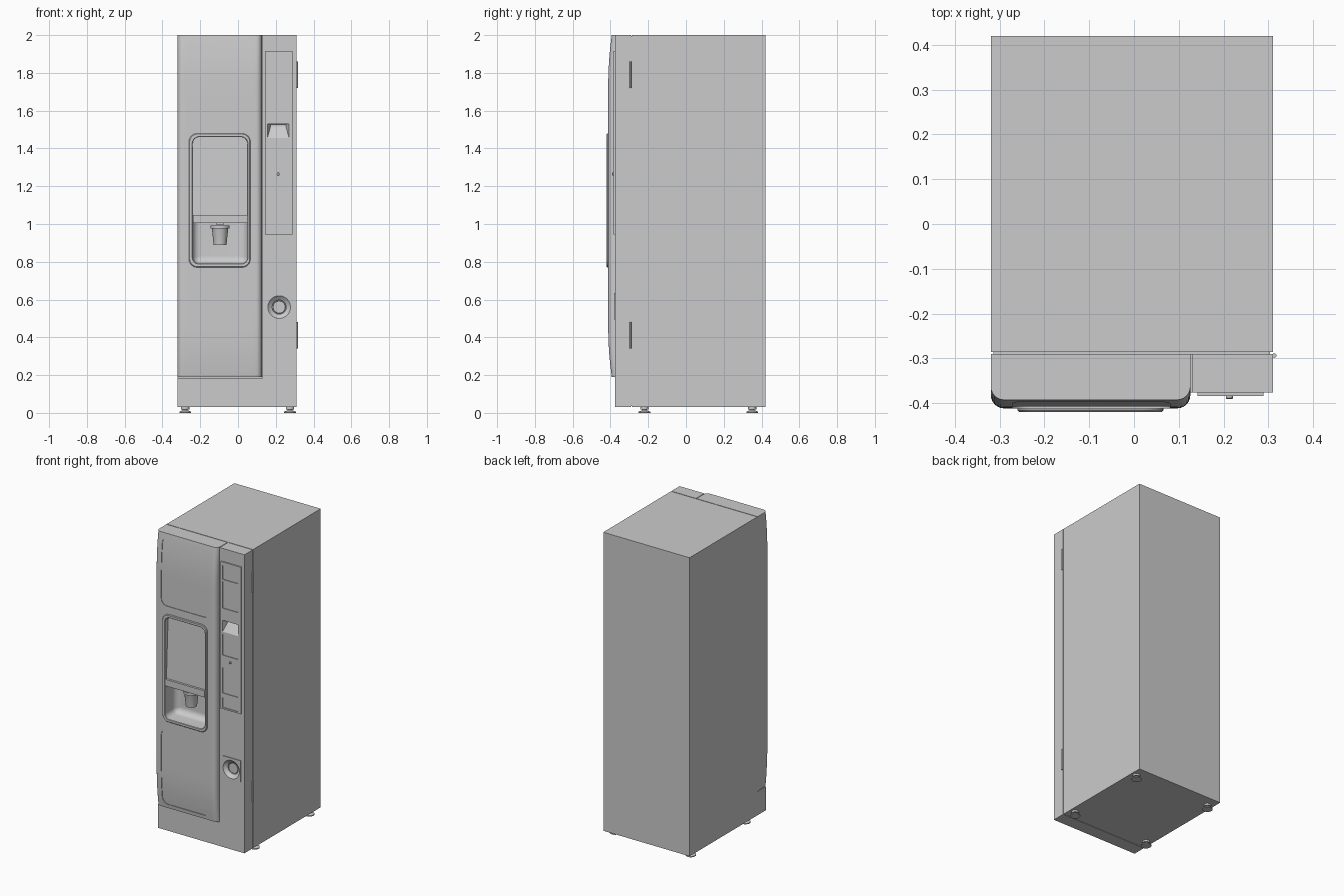
import bpy, bmesh
from math import sin, cos, pi, radians

if "Cube" in bpy.data.objects:
    bpy.data.objects.remove(bpy.data.objects["Cube"])


def loft(name, rings, closed=False):
    """Skin a stack of equal-length point rings; capped, or joined end to start."""
    bm = bmesh.new()
    vs = [[bm.verts.new(p) for p in ring] for ring in rings]
    n = len(rings[0])
    pairs = list(zip(vs, vs[1:])) + ([(vs[-1], vs[0])] if closed else [])
    for a, b in pairs:
        for i in range(n):
            j = (i + 1) % n
            bm.faces.new((a[i], a[j], b[j], b[i]))
    if not closed:
        bm.faces.new(vs[0])
        bm.faces.new(vs[-1])
    bmesh.ops.recalc_face_normals(bm, faces=bm.faces)
    me = bpy.data.meshes.new(name)
    bm.to_mesh(me)
    bm.free()
    ob = bpy.data.objects.new(name, me)
    bpy.context.collection.objects.link(ob)
    return ob


def rect(x0, x1, z0, z1, y):
    return [(x0, y, z0), (x1, y, z0), (x1, y, z1), (x0, y, z1)]


def rrect(x0, x1, z0, z1, r, y, inset=0.0, n=6):
    """Rounded rectangle ring facing the front."""
    x0, x1, z0, z1 = x0 + inset, x1 - inset, z0 + inset, z1 - inset
    r = max(r - inset, 0.006)
    pts = []
    for cx, cz, a0 in ((x1 - r, z1 - r, 0), (x0 + r, z1 - r, 1),
                       (x0 + r, z0 + r, 2), (x1 - r, z0 + r, 3)):
        for k in range(n + 1):
            a = (a0 + k / n) * pi / 2
            pts.append((cx + r * cos(a), y, cz + r * sin(a)))
    return pts


def circle(x, y, z, r, axis='Z', n=28):
    out = []
    for i in range(n):
        c, s = r * cos(2 * pi * i / n), r * sin(2 * pi * i / n)
        out.append((x + c, y + s, z) if axis == 'Z' else (x + c, y, z + s))
    return out


def box(name, x0, x1, y0, y1, z0, z1):
    return loft(name, [rect(x0, x1, z0, z1, y0), rect(x0, x1, z0, z1, y1)])


def cut(target, cutter, keep=False):
    m = target.modifiers.new("cut", 'BOOLEAN')
    m.operation, m.solver, m.object = 'DIFFERENCE', 'EXACT', cutter
    bpy.context.view_layer.objects.active = target
    bpy.ops.object.modifier_apply(modifier=m.name)
    if not keep:
        bpy.data.objects.remove(cutter)


def door_loft(name, back):
    """Bowed door skin with rounded vertical edges, set back by a distance."""
    x0, x1, r = -0.32, 0.126, 0.03
    levels = [0.19 + 0.03 * i for i in range(10)]
    levels += [2.19 - z for z in reversed(levels)]
    rings = []
    for z in levels:
        t = max(0, (abs(z - 1.095) - 0.64) / 0.265)
        yf = -0.412 + 0.019 * t * t + back
        ring = [(x1, -0.29, z), (x0, -0.29, z)]
        for cx, a0 in ((x0 + r, 2), (x1 - r, 3)):
            for k in range(7):
                a = (a0 + k / 6) * pi / 2
                ring.append((cx + r * cos(a), yf + r + r * sin(a), z))
        rings.append(ring)
    return loft(name, rings)


# Cabinet, seal behind the door, and L-shaped front frame (base and right post)
box("cabinet", -0.32, 0.31, -0.286, 0.42, 0.03, 2.0)
box("door_seal", -0.314, 0.304, -0.291, -0.285, 0.036, 1.994)
ell = [(-0.32, 0.03), (0.31, 0.03), (0.31, 2), (0.13, 2), (0.13, 0.186), (-0.32, 0.186)]
frame = loft("front_frame", [[(x, y, z) for x, z in ell] for y in (-0.376, -0.29)])

# Bowed door with shallow upper and lower panels
door = door_loft("door", 0)
for z0, z1 in ((1.53, 1.975), (0.215, 0.715)):
    c = loft("panel_cutter", [rrect(-0.272, 0.08, z0, z1, 0.04, y) for y in (-0.5, -0.35)])
    cut(c, door_loft("inner_door", 0.004))
    cut(door, c)

# Dispensing niche with rounded back
R = 0.04
niche = [rrect(-0.24, 0.05, 0.79, 1.46, 0.035, -0.5)]
for k in range(7):
    a = k / 6 * pi / 2
    niche.append(rrect(-0.24, 0.05, 0.79, 1.46, 0.035, -0.30 - R + R * sin(a), R * (1 - cos(a))))
cut(door, loft("niche_cutter", niche))

# Raised bezel round the niche
O, I = (-0.26, 0.066, 0.77, 1.48, 0.045), (-0.24, 0.05, 0.79, 1.46, 0.035)
loft("niche_bezel", [rrect(*O, -0.40), rrect(*O, -0.416), rrect(*O, -0.42, 0.004),
                     rrect(*I, -0.42, -0.003), rrect(*I, -0.417), rrect(*I, -0.40)], True)

# Tilted window and the ledge below it
win = [(-0.405, 1.01), (-0.385, 1.465), (-0.297, 1.465), (-0.297, 1.01)]
loft("window", [[(x, y, z) for y, z in win] for x in (-0.242, 0.052)])
box("ledge", -0.239, 0.049, -0.418, -0.38, 1.005, 1.048)

# Cup, hollow, hanging in its holder ring
cx, cy = -0.095, -0.35
loft("cup", [circle(cx, cy, z, r) for z, r in
             ((0.888, 0.034), (0.975, 0.043), (0.981, 0.045), (0.985, 0.042), (0.893, 0.032))])
loft("cup_holder", [circle(cx, cy, z, r) for z, r in
                    ((0.975, 0.046), (0.975, 0.051), (0.992, 0.051), (0.992, 0.046))], True)
box("dispense_spout", cx - 0.018, cx + 0.018, cy - 0.018, cy + 0.018, 0.994, 1.015)

# Control panel with shallow recesses
panel = box("control_panel", 0.142, 0.289, -0.384, -0.37, 0.945, 1.915)
for z0, z1 in ((1.80, 1.893), (1.61, 1.785), (1.30, 1.44), (1.05, 1.22), (0.955, 1.02)):
    cut(panel, box("recess_cutter", 0.156, 0.27, -0.4, -0.379, z0, z1))
# Note slot scoop
scoop = loft("scoop_cutter", [rect(0.156, 0.27, 1.455, 1.53, -0.39),
                              rect(0.156, 0.27, 1.455, 1.53, -0.384),
                              rect(0.172, 0.254, 1.515, 1.528, -0.345)])
cut(panel, scoop, True)
cut(frame, scoop)
loft("panel_button", [circle(0.213, y, 1.265, r, 'Y', 16)
                      for y, r in ((-0.38, 0.008), (-0.389, 0.008), (-0.391, 0.006))])

# Coin return plate with a dished cup
plate = box("return_plate", 0.154, 0.284, -0.381, -0.37, 0.495, 0.635)
dish = loft("dish_cutter", [circle(0.218, y, 0.56, r, 'Y', 40) for y, r in
                            ((-0.39, 0.06), (-0.381, 0.06), (-0.373, 0.052), (-0.366, 0.042),
                             (-0.362, 0.037), (-0.345, 0.037))])
cut(plate, dish, True)
cut(frame, dish)
loft("return_flap", [circle(0.218, y, 0.56, r, 'Y', 40)
                     for y, r in ((-0.34, 0.034), (-0.358, 0.034), (-0.36, 0.032))])

# Hinges on the right side
for name, z in (("lower_hinge", 0.34), ("upper_hinge", 1.72)):
    loft(name, [circle(0.3135, -0.294, h, 0.005, n=12) for h in (z, z + 0.14)])

# Levelling feet
for side, x in (("left", -0.28), ("right", 0.275)):
    for end, y in (("front", -0.22), ("back", 0.35)):
        loft(f"{end}_{side}_foot", [circle(x, y, z, r, n=20) for z, r in
             ((0, 0.031), (0.006, 0.031), (0.012, 0.018), (0.014, 0.013), (0.018, 0.013),
              (0.018, 0.022), (0.031, 0.022))])

# Smooth shading with crisp edges
bpy.ops.object.select_all(action='SELECT')
bpy.ops.object.shade_smooth_by_angle(angle=radians(30))
